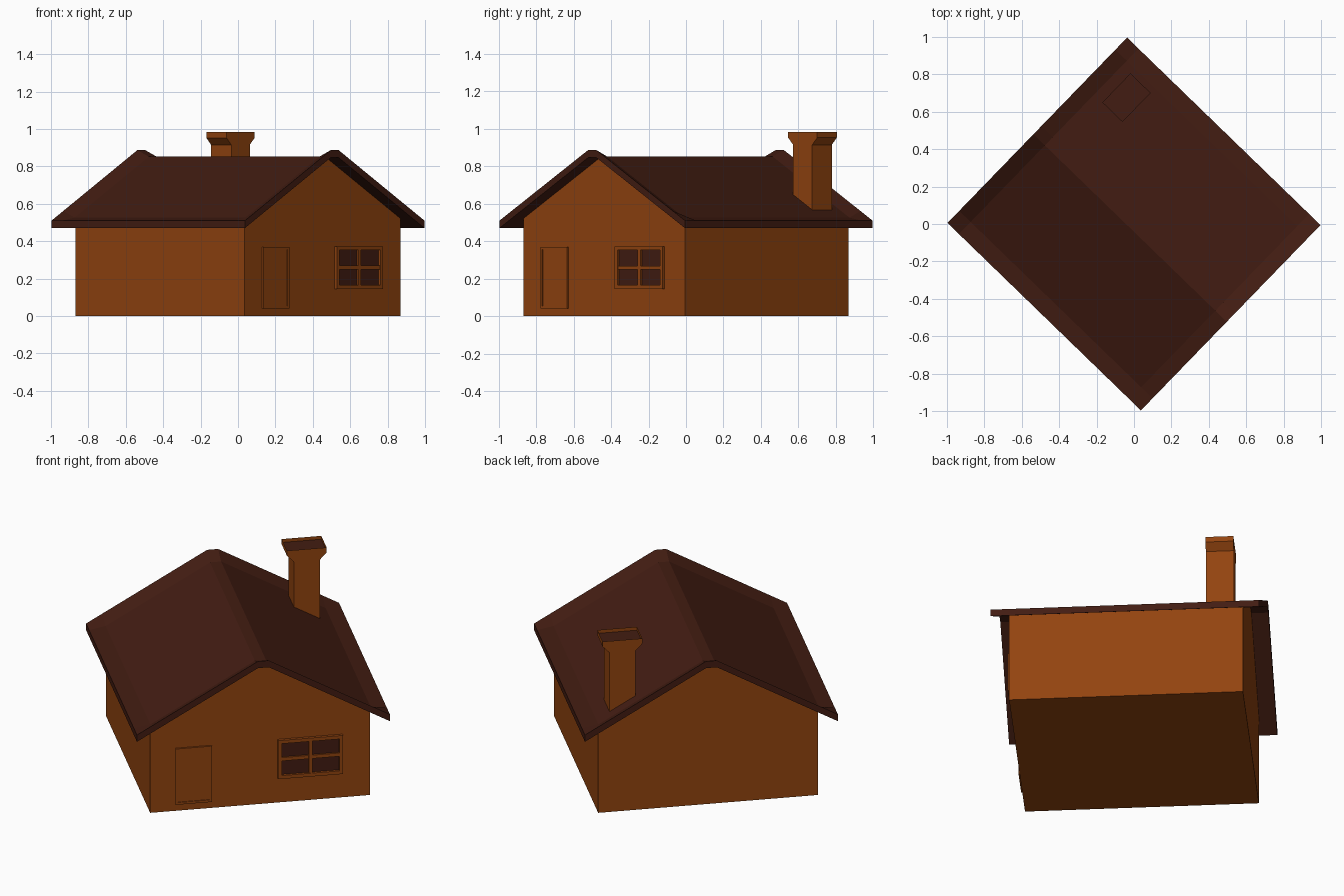
import bpy, bmesh, math

if "Cube" in bpy.data.objects:
    bpy.data.objects.remove(bpy.data.objects["Cube"])

ANGLE = math.radians(45.9)   # the whole house is turned about z


def material(name, rgb):
    m = bpy.data.materials.new(name)
    m.diffuse_color = (*rgb, 1)
    m.use_nodes = True
    m.node_tree.nodes["Principled BSDF"].inputs["Base Color"].default_value = m.diffuse_color
    return m


WOOD = material("brown_wall", (0.29, 0.058, 0.005))
DARK = material("dark_brown", (0.055, 0.012, 0.006))


def finish(name, bm, *mats):
    bmesh.ops.recalc_face_normals(bm, faces=bm.faces)
    me = bpy.data.meshes.new(name)
    bm.to_mesh(me)
    bm.free()
    for m in mats:
        me.materials.append(m)
    ob = bpy.data.objects.new(name, me)
    ob.rotation_euler.z = ANGLE
    bpy.context.collection.objects.link(ob)
    return ob


def loft(bm, rings):
    """Skin closed rings of equal length and cap both ends."""
    vs = [[bm.verts.new(p) for p in r] for r in rings]
    n = len(vs[0])
    for a, b in zip(vs, vs[1:]):
        for i in range(n):
            j = (i + 1) % n
            bm.faces.new((a[i], a[j], b[j], b[i]))
    bm.faces.new(vs[0])
    bm.faces.new(vs[-1])


def add_box(bm, x0, x1, y0, y1, z0, z1):
    loft(bm, [[(x0, y0, z), (x1, y0, z), (x1, y1, z), (x0, y1, z)] for z in (z0, z1)])


def frame_boxes(bm, x0, x1, z0, z1, t, y0, y1):
    add_box(bm, x0, x0 + t, y0, y1, z0, z1)
    add_box(bm, x1 - t, x1, y0, y1, z0, z1)
    add_box(bm, x0 + t, x1 - t, y0, y1, z0, z0 + t)
    add_box(bm, x0 + t, x1 - t, y0, y1, z1 - t, z1)


# roof dimensions
RW, RL, WW, WL = 0.69, 0.72, 0.60, 0.628
FLAT, EAVE, RIDGE, THICK, SINK = 0.03, 0.51, 0.887, 0.04, 0.035


def roof_z(x):
    return EAVE + (RW - max(abs(x), FLAT)) * (RIDGE - EAVE) / (RW - FLAT)


# walls: gabled block reaching the roof underside
bm = bmesh.new()
prof = [(-WW, 0), (WW, 0)] + [(x, roof_z(x) - THICK + 0.002) for x in (WW, FLAT, -FLAT, -WW)]
loft(bm, [[(x, y, z) for x, z in prof] for y in (-WL, WL)])
finish("walls", bm, WOOD)

# roof: overhanging slab with a raised border around sunken slopes
bm = bmesh.new()
rings = []
for y, sink in ((-RL, 0), (-RL + 0.085, SINK), (RL - 0.085, SINK), (RL, 0)):
    cols = (-RW, -WW, -FLAT, FLAT, WW, RW)
    top = [(x, y, roof_z(x) - (0 if abs(x) == RW else sink)) for x in cols]
    low = [(x, y, roof_z(x) - THICK) for x in reversed(cols)]
    rings.append(top + low)
loft(bm, rings)
finish("roof", bm, DARK)

# chimney: shaft flaring sideways to a hollow cap
CX, CY, CV = 0.457, 0.499, 0.075
half = [(0.071, 0.50), (0.071, 0.915), (0.108, 0.953), (0.108, 0.984)]
bm = bmesh.new()
loft(bm, [[(CX - w, CY - CV, z), (CX + w, CY - CV, z),
           (CX + w, CY + CV, z), (CX - w, CY + CV, z)] for w, z in half])
bm.faces.ensure_lookup_table()
top = bm.faces[-1]
bmesh.ops.inset_region(bm, faces=[top], thickness=0.018)
ext = bmesh.ops.extrude_discrete_faces(bm, faces=[top])["faces"][0]
for v in ext.verts:
    v.co.z -= 0.02
ext.material_index = 1
finish("chimney", bm, WOOD, DARK)

# door on the gable wall
bm = bmesh.new()
frame_boxes(bm, -0.463, -0.265, 0.04, 0.37, 0.013, -WL - 0.011, -WL + 0.01)
finish("door_frame", bm, WOOD)
bm = bmesh.new()
add_box(bm, -0.45, -0.278, -WL - 0.006, -WL + 0.01, 0.053, 0.357)
finish("door_panel", bm, WOOD)

# window with crossing bars and dark glass
bm = bmesh.new()
frame_boxes(bm, 0.095, 0.45, 0.145, 0.373, 0.02, -WL - 0.017, -WL + 0.01)
add_box(bm, 0.2625, 0.2825, -WL - 0.014, -WL + 0.01, 0.165, 0.353)
add_box(bm, 0.115, 0.43, -WL - 0.013, -WL + 0.01, 0.249, 0.269)
finish("window_frame", bm, WOOD)
bm = bmesh.new()
add_box(bm, 0.115, 0.43, -WL - 0.003, -WL + 0.01, 0.165, 0.353)
finish("window_glass", bm, DARK)
